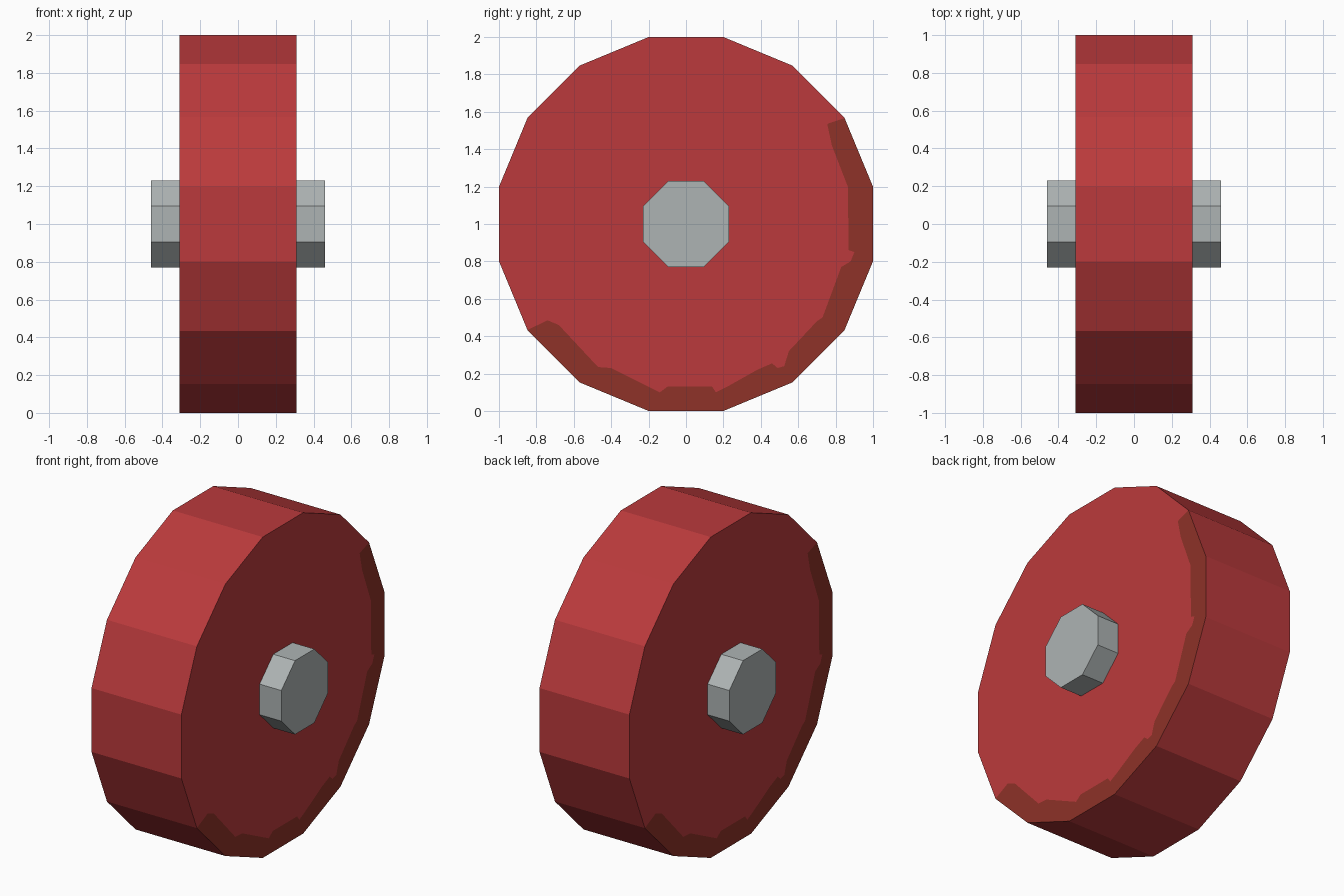
import bpy, bmesh, math
from mathutils import Matrix, Vector

if "Cube" in bpy.data.objects:
    bpy.data.objects.remove(bpy.data.objects["Cube"])

SIDES, HALF_WIDTH = 16, 0.31
CENTRE_Z = 1.0


def material(name, rgb):
    mat = bpy.data.materials.new(name)
    lin = [((c / 255 + 0.055) / 1.055) ** 2.4 for c in rgb]
    mat.diffuse_color = (*lin, 1.0)
    mat.use_nodes = True
    mat.node_tree.nodes["Principled BSDF"].inputs["Base Color"].default_value = mat.diffuse_color
    return mat


def finish(bm, name, mats):
    bmesh.ops.recalc_face_normals(bm, faces=bm.faces[:])
    mesh = bpy.data.meshes.new(name)
    bm.to_mesh(mesh)
    bm.free()
    for m in mats:
        mesh.materials.append(m)
    obj = bpy.data.objects.new(name, mesh)
    bpy.context.collection.objects.link(obj)
    return obj


red = material("red paint", (187, 58, 60))
brown = material("worn brown edge", (142, 50, 40))
grey = material("grey metal", (174, 180, 180))

# Ragged inner edge of the worn band, as (y, z), clockwise from the upper right
WORN_EDGE = [
    (0.755, 1.535), (0.78, 1.42), (0.865, 1.20), (0.87, 0.86), (0.90, 0.85),
    (0.88, 0.80), (0.83, 0.77), (0.73, 0.50), (0.70, 0.48), (0.55, 0.32),
    (0.525, 0.24), (0.49, 0.23), (0.46, 0.255), (0.38, 0.22), (0.22, 0.13),
    (0.16, 0.10), (0.14, 0.13), (-0.10, 0.13), (-0.14, 0.10), (-0.20, 0.13),
    (-0.40, 0.23), (-0.47, 0.235), (-0.68, 0.46), (-0.74, 0.485),
]


# Wheel: two caps, each split along the worn edge
bm = bmesh.new()
radius = 1.0 / math.cos(math.pi / SIDES)


def cap(side):
    rim = []
    for k in range(SIDES):
        a = (k + 0.5) * 2 * math.pi / SIDES
        rim.append(bm.verts.new((side * HALF_WIDTH, side * radius * math.cos(a),
                                 CENTRE_Z + radius * math.sin(a))))
    edge = [bm.verts.new((side * HALF_WIDTH, side * y, z)) for y, z in WORN_EDGE]
    worn_rim = [rim[k % SIDES] for k in range(9, 18)]
    bm.faces.new(rim[1:10] + edge[::-1]).material_index = 0
    bm.faces.new(worn_rim + edge).material_index = 1
    return rim


right, left = cap(1), cap(-1)
# Tread: the left rim is the right rim turned half a turn about z
for k in range(SIDES):
    n = (k + 1) % SIDES
    bm.faces.new((right[k], right[n], left[(7 - n) % SIDES], left[(7 - k) % SIDES]))
finish(bm, "wheel", [red, brown])

# Octagonal hub through the middle
bm = bmesh.new()
hub_radius = 0.23 / math.cos(math.pi / 8)
turn = (Matrix.Translation(Vector((0, 0, CENTRE_Z)))
        @ Matrix.Rotation(math.pi / 2, 4, 'Y')
        @ Matrix.Rotation(math.pi / 8, 4, 'Z'))
bmesh.ops.create_cone(bm, cap_ends=True, segments=8, radius1=hub_radius,
                      radius2=hub_radius, depth=0.92, matrix=turn)
finish(bm, "hub", [grey])
